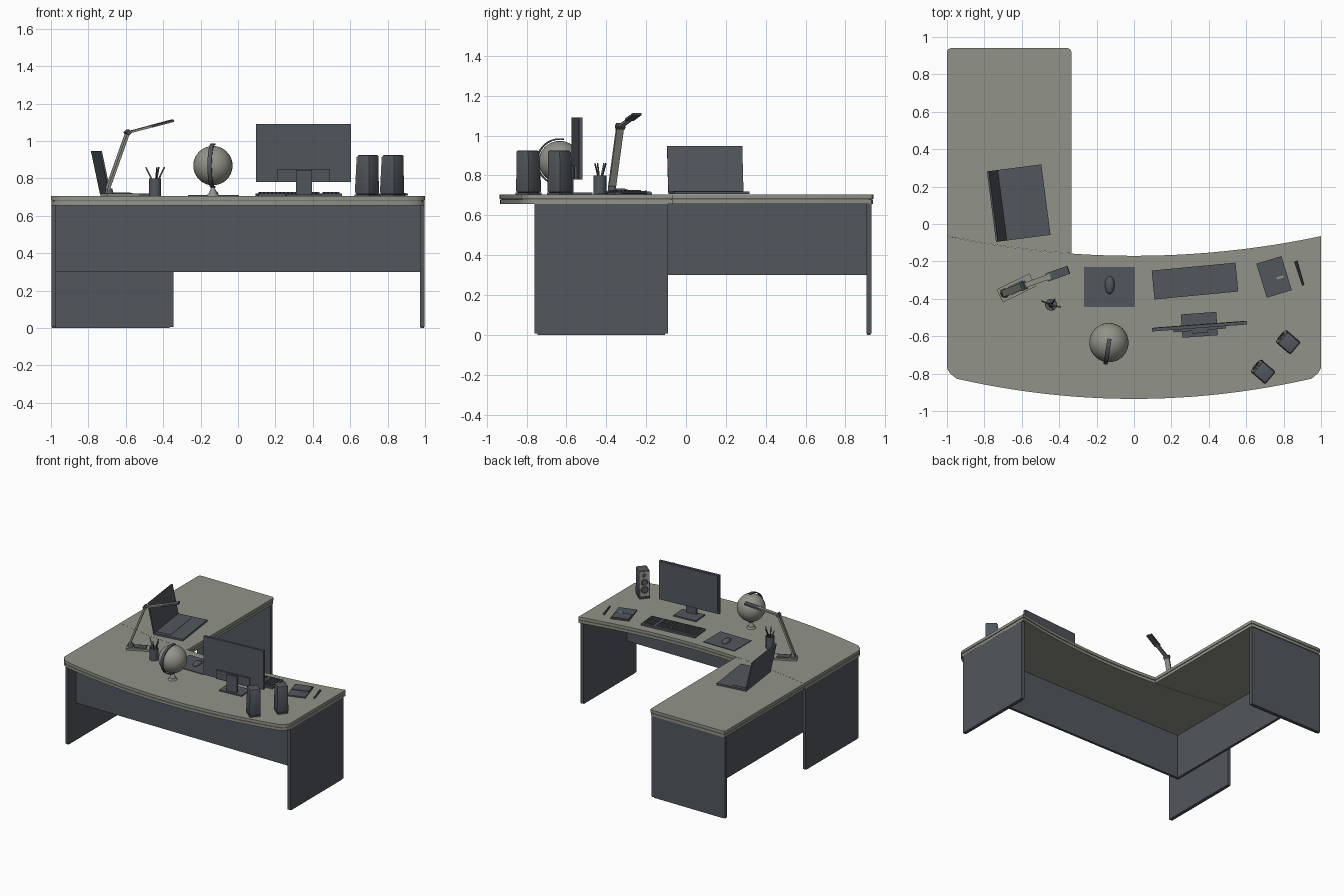
import bpy, bmesh, math
from mathutils import Vector, Matrix

if "Cube" in bpy.data.objects:
    bpy.data.objects.remove(bpy.data.objects["Cube"])

def material(name, r, g, b):
    m = bpy.data.materials.new(name)
    m.diffuse_color = (r, g, b, 1)
    m.use_nodes = True
    m.node_tree.nodes["Principled BSDF"].inputs["Base Color"].default_value = m.diffuse_color
    return m

SLATE = material("slate grey", 0.085, 0.095, 0.11)
STONE = material("warm stone", 0.285, 0.29, 0.245)
T = 0.705  # height of the desk surface

def finish(name, bm, mat, smooth=False):
    bmesh.ops.recalc_face_normals(bm, faces=bm.faces)
    me = bpy.data.meshes.new(name)
    bm.to_mesh(me)
    bm.free()
    ob = bpy.data.objects.new(name, me)
    bpy.context.collection.objects.link(ob)
    me.materials.append(mat)
    if smooth:
        bpy.context.view_layer.objects.active = ob
        ob.select_set(True)
        bpy.ops.object.shade_smooth_by_angle(angle=math.radians(35))
        ob.select_set(False)
    return ob

def frame(x, y, z, deg=0):
    return Matrix.Translation((x, y, z)) @ Matrix.Rotation(math.radians(deg), 4, 'Z')

def add_box(bm, size, m):
    bmesh.ops.create_cube(bm, size=1, matrix=m @ Matrix.Diagonal((*size, 1)))

def box(name, size, m, mat, bevel=0):
    bm = bmesh.new()
    add_box(bm, size, m)
    if bevel:
        bmesh.ops.bevel(bm, geom=bm.edges[:], offset=bevel, segments=2, affect='EDGES', profile=0.5)
    return finish(name, bm, mat)

def span(name, a, b, mat):
    # box between two opposite corners
    a, b = Vector(a), Vector(b)
    return box(name, b - a, Matrix.Translation((a + b) / 2), mat)

def bar(name, a, b, width, thick, mat):
    # flat bar from a to b, wide sideways
    a, b = Vector(a), Vector(b)
    z = (b - a).normalized()
    side = Vector((-z.y, z.x, 0)).normalized()
    r = Matrix((side, z.cross(side), z)).transposed().to_4x4()
    return box(name, (width, thick, (b - a).length), Matrix.Translation((a + b) / 2) @ r, mat)

def cone(name, r1, r2, h, m, mat, n=24):
    bm = bmesh.new()
    bmesh.ops.create_cone(bm, cap_ends=True, segments=n, radius1=r1, radius2=r2, depth=h, matrix=m)
    return finish(name, bm, mat, True)

def slab(name, pts, z0, z1, mat):
    bm = bmesh.new()
    f = bm.faces.new([bm.verts.new((x, y, z0)) for x, y in pts])
    ext = bmesh.ops.extrude_face_region(bm, geom=[f])
    bmesh.ops.translate(bm, vec=(0, 0, z1 - z0), verts=[v for v in ext['geom'] if isinstance(v, bmesh.types.BMVert)])
    return finish(name, bm, mat, True)

# desk tops: bowed main top and rectangular return, in two layers with a shadow gap
def user_edge(x):
    return -0.17 + 0.105 * x * x

def main_outline(d):
    xs = [-0.95 + 1.9 * i / 32 for i in range(33)]
    front = [(x, -0.935 + d + 0.12 * x * x) for x in xs]
    e = 1 - d
    pts = [(-e, -0.77), (-e + 0.015, -0.797)] + front + [(e - 0.015, -0.797), (e, -0.77)]
    return pts + [(e - 2 * e * i / 32, user_edge(e - 2 * e * i / 32) - d) for i in range(33)]

def return_outline(d):
    l, r, t, c = -1 + d, -0.335 - d, 0.94 - d, 0.02
    arc = [(l + (r - l) * i / 12, user_edge(l + (r - l) * i / 12) + 0.001) for i in range(13)]
    return arc + [(r, t - c), (r - 0.006, t - 0.006), (r - c, t), (l + c, t), (l + 0.006, t - 0.006), (l, t - c)]

for part, outline in (("main", main_outline), ("return", return_outline)):
    slab(part + "_top", outline(0), 0.682, T, STONE)
    slab(part + "_top_gap", outline(0.008), 0.677, 0.683, SLATE)
    slab(part + "_top_lower", outline(0.002), 0.656, 0.678, STONE)

# leg panels and modesty panels
for s, n in ((-1, "left"), (1, "right")):
    box(n + "_leg_panel", (0.025, 0.67, 0.65), frame(s * 0.985, -0.425, 0.331), SLATE)
    box(n + "_foot_strip", (0.018, 0.64, 0.008), frame(s * 0.985, -0.425, 0.004), SLATE)
span("return_leg_panel", (-0.998, 0.905, 0.006), (-0.345, 0.93, 0.656), SLATE)
span("return_foot_strip", (-0.98, 0.909, 0), (-0.365, 0.926, 0.008), SLATE)
span("front_modesty_panel", (-0.973, -0.66, 0.3), (0.973, -0.64, 0.656), SLATE)
span("return_modesty_panel", (-0.975, -0.64, 0.3), (-0.955, 0.906, 0.656), SLATE)

# laptop
lap = frame(-0.59, 0.115, T, 7.4)
box("laptop_base", (0.24, 0.38, 0.014), lap @ Matrix.Translation((0, 0, 0.008)), SLATE)
box("laptop_lid", (0.01, 0.38, 0.235), lap @ Matrix.Translation((-0.144, 0, 0.126)) @ Matrix.Rotation(-0.21, 4, 'Y'), SLATE)
box("laptop_keys", (0.11, 0.33, 0.003), lap @ Matrix.Translation((-0.05, 0, 0.016)), SLATE)

# desk lamp
box("lamp_base", (0.195, 0.078, 0.014), frame(-0.63, -0.342, T + 0.007, 26), STONE)
box("lamp_base_pad", (0.09, 0.05, 0.006), frame(-0.625, -0.34, T + 0.016, 26), SLATE)
foot, elbow, tip = Vector((-0.70, -0.372, 0.735)), Vector((-0.59, -0.33, 1.045)), Vector((-0.35, -0.245, 1.108))
cone("lamp_pivot", 0.026, 0.018, 0.035, frame(-0.69, -0.37, 0.728), SLATE)
bar("lamp_lower_arm", foot, elbow, 0.038, 0.014, STONE)
bar("lamp_upper_arm", elbow, elbow.lerp(tip, 0.6), 0.028, 0.012, STONE)
bar("lamp_head", elbow.lerp(tip, 0.52), tip, 0.045, 0.012, SLATE)
bar("lamp_elbow", elbow - Vector((0.008, 0.003, 0.008)), elbow + Vector((0.008, 0.003, 0.008)), 0.046, 0.024, SLATE)

# pencil cup (open tube) and pens
bm = bmesh.new()
bmesh.ops.create_cone(bm, cap_ends=True, segments=24, radius1=0.032, radius2=0.032, depth=0.095, matrix=frame(-0.443, -0.432, T + 0.0475))
rim = max(bm.faces, key=lambda f: f.calc_center_median().z)
bmesh.ops.inset_region(bm, faces=[rim], thickness=0.003)
well = bmesh.ops.extrude_face_region(bm, geom=[rim])
bmesh.ops.translate(bm, vec=(0, 0, -0.085), verts=[v for v in well['geom'] if isinstance(v, bmesh.types.BMVert)])
bmesh.ops.delete(bm, geom=[rim], context='FACES_ONLY')
finish("pencil_cup", bm, SLATE, True)
for i, (dx, dy) in enumerate(((-0.05, 0.02), (0.01, -0.025), (0.05, -0.012), (0.02, 0.03))):
    a, b = Vector((-0.443 - dx * 0.3, -0.432 - dy * 0.3, T + 0.02)), Vector((-0.443 + dx, -0.432 + dy, T + 0.155))
    q = (b - a).to_track_quat('Z', 'Y').to_matrix().to_4x4()
    cone(f"pen_{i + 1}", 0.005, 0.004, (b - a).length, Matrix.Translation((a + b) / 2) @ q, (STONE, SLATE)[i % 2], 8)

# globe with meridian arc and stand
G = Vector((-0.134, -0.634, 0.868))
bm = bmesh.new()
bmesh.ops.create_uvsphere(bm, u_segments=32, v_segments=20, radius=0.105, matrix=Matrix.Translation(G))
finish("globe_ball", bm, STONE, True)
bm = bmesh.new()
rings = []
turn = frame(*G, -9)
for i in range(25):
    a = math.radians(80 + 200 * i / 24)
    rings.append([bm.verts.new(turn @ Vector((w, r * math.cos(a), r * math.sin(a))))
                  for w, r in ((-0.011, 0.111), (0.011, 0.111), (0.011, 0.118), (-0.011, 0.118))])
for p, q in zip(rings, rings[1:]):
    for k in range(4):
        bm.faces.new((p[k], p[k - 1], q[k - 1], q[k]))
bm.faces.new(rings[0])
bm.faces.new(rings[-1])
finish("globe_meridian", bm, SLATE, True)
cone("globe_base", 0.034, 0.026, 0.014, frame(G.x, G.y, T + 0.007), STONE)
cone("globe_stem", 0.024, 0.008, 0.04, frame(G.x, G.y, T + 0.03), STONE)

# mouse and pad
span("mouse_pad", (-0.267, -0.445, T), (0.005, -0.23, T + 0.005), SLATE)
bm = bmesh.new()
bmesh.ops.create_uvsphere(bm, u_segments=20, v_segments=12, radius=1,
                          matrix=frame(-0.13, -0.327, T + 0.008) @ Matrix.Diagonal((0.026, 0.048, 0.022, 1)))
finish("mouse", bm, SLATE, True)

# keyboard
kb = frame(0.326, -0.305, T, 5.4)
box("keyboard_body", (0.45, 0.155, 0.014), kb @ Matrix.Translation((0, 0, 0.008)), SLATE)
bm = bmesh.new()
for row in range(6):
    for col in range(20):
        if col in (15,):
            continue
        add_box(bm, (0.017, 0.016, 0.008), kb @ Matrix.Translation((-0.204 + col * 0.0215, -0.052 + row * 0.0205, 0.018)))
finish("keyboard_keys", bm, SLATE)

# monitor, screen facing the user
mon = frame(0.35, -0.547, 0, 4.2)
def mon_box(name, size, x, y, z, mat=SLATE):
    box(name, size, mon @ Matrix.Translation((x, y, z)), mat)
mon_box("monitor_panel", (0.508, 0.018, 0.31), 0, 0, 0.935)
mon_box("monitor_screen", (0.485, 0.003, 0.285), 0, 0.0095, 0.938)
mon_box("monitor_back_housing", (0.28, 0.014, 0.07), 0, -0.015, 0.815)
mon_box("monitor_neck", (0.085, 0.016, 0.14), 0, -0.028, 0.775)
mon_box("monitor_foot", (0.19, 0.125, 0.01), 0, 0.008, T + 0.005)

# speakers, front baffle leaning back and turned to the user
for n, (x, y) in (("rear", (0.824, -0.632)), ("front", (0.69, -0.79))):
    m = frame(x, y, T, 139.5)  # local +x is the speaker front
    bm = bmesh.new()
    add_box(bm, (0.1, 0.088, 0.21), m @ Matrix.Translation((0, 0, 0.115)))
    for v in bm.verts:
        p = m.inverted() @ v.co
        if p.z > 0.1:
            p.x = p.x - 0.014 if p.x > 0 else p.x
            p.y *= 0.92
            v.co = m @ p
    bmesh.ops.bevel(bm, geom=bm.edges[:], offset=0.008, segments=2, affect='EDGES', profile=0.5)
    finish(n + "_speaker_body", bm, SLATE, True)
    face = m @ Matrix.Translation((0.044, 0, 0.115)) @ Matrix.Rotation(-0.067, 4, 'Y')
    box(n + "_speaker_baffle", (0.008, 0.074, 0.19), face, STONE)
    for i, (h, r) in enumerate(((-0.045, 0.028), (0.012, 0.026), (0.065, 0.014))):
        cone(f"{n}_speaker_driver_{i + 1}", r, r * 0.8, 0.006,
             face @ Matrix.Translation((0.006, 0, h)) @ Matrix.Rotation(math.pi / 2, 4, 'Y'), SLATE)
    box(n + "_speaker_foot", (0.105, 0.08, 0.01), m @ Matrix.Translation((0, 0, 0.005)), SLATE)

# memo pad and loose pen
memo = frame(0.749, -0.283, T, 17)
box("memo_tray", (0.14, 0.19, 0.01), memo @ Matrix.Translation((0, 0, 0.005)), SLATE)
box("memo_cover", (0.13, 0.09, 0.006), memo @ Matrix.Translation((0, 0.045, 0.012)), SLATE)
box("memo_slip", (0.04, 0.012, 0.004), memo @ Matrix.Translation((0.03, -0.012, 0.011)), STONE)
cone("loose_pen", 0.009, 0.006, 0.135, frame(0.885, -0.263, T + 0.009, 17) @ Matrix.Rotation(math.pi / 2, 4, 'X'), SLATE, 10)
